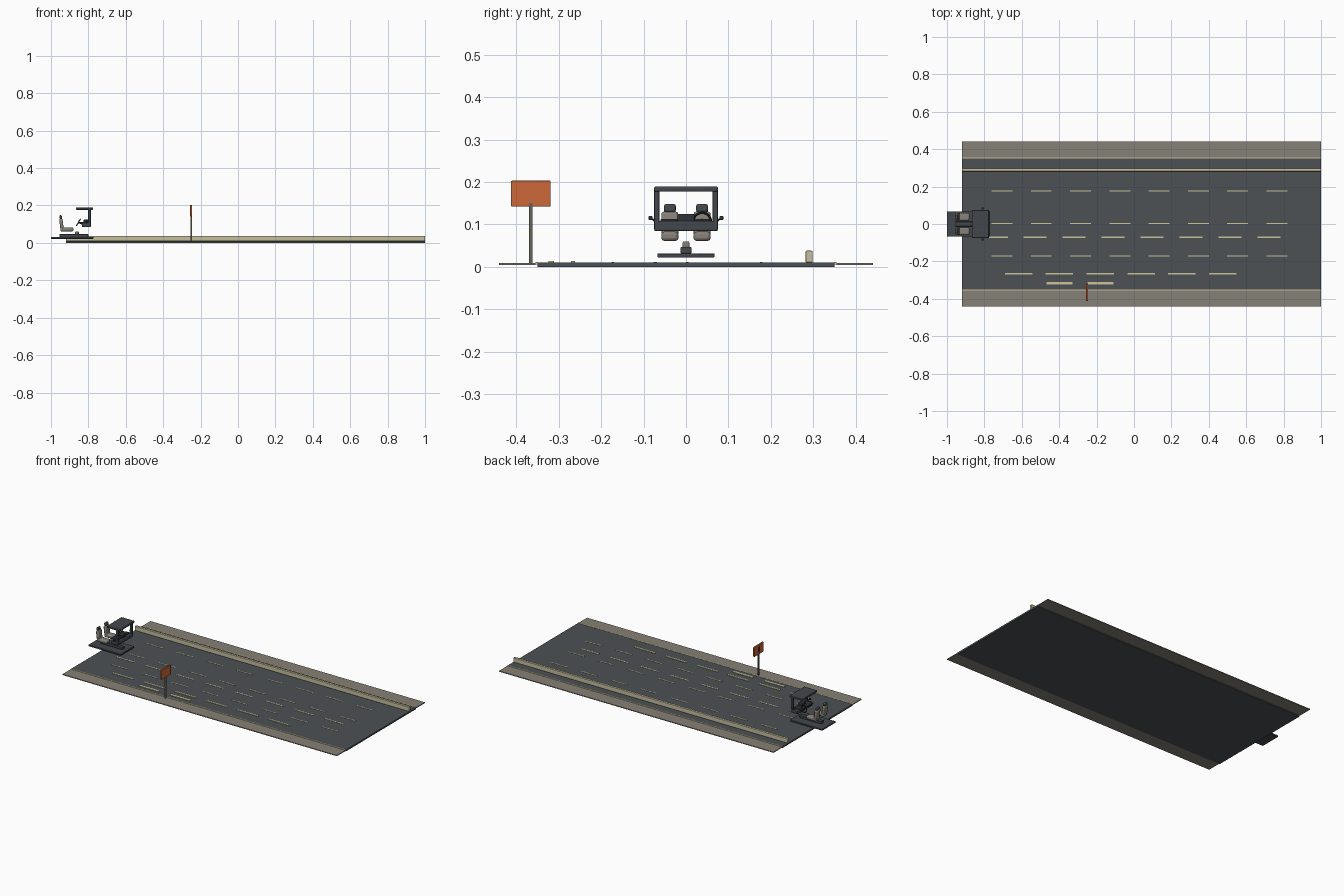
import bpy, math
from mathutils import Vector

if "Cube" in bpy.data.objects:
    bpy.data.objects.remove(bpy.data.objects["Cube"])


def lin(c):
    return tuple((v / 255 / 12.92) if v < 11 else ((v / 255 + 0.055) / 1.055) ** 2.4 for v in c) + (1,)


def material(name, rgb):
    m = bpy.data.materials.new(name)
    m.diffuse_color = lin(rgb)
    m.use_nodes = True
    m.node_tree.nodes["Principled BSDF"].inputs["Base Color"].default_value = m.diffuse_color
    return m


ASPHALT = material("asphalt", (76, 81, 83))
GRAVEL = material("gravel", (134, 129, 118))
PAINT = material("cream_paint", (205, 197, 155))
CONCRETE = material("pale_concrete", (198, 191, 160))
DARK = material("dark_grey", (66, 71, 76))
TRIM = material("charcoal", (46, 50, 54))
FABRIC = material("seat_fabric", (135, 130, 122))
ORANGE = material("orange", (206, 104, 58))
POST = material("post_grey", (100, 98, 90))


def box(name, x, y, z, mat, bevel=0, tilt=0):
    """Box given by its (min, max) ranges, optionally bevelled and tilted about y."""
    lo, hi = Vector((x[0], y[0], z[0])), Vector((x[1], y[1], z[1]))
    bpy.ops.mesh.primitive_cube_add(size=1, location=(lo + hi) / 2)
    o = bpy.context.object
    o.name = name
    o.scale = hi - lo
    bpy.ops.object.transform_apply(location=False, rotation=False, scale=True)
    o.data.materials.append(mat)
    o.rotation_euler.y = tilt
    if bevel:
        b = o.modifiers.new("bevel", 'BEVEL')
        b.width, b.segments = bevel, 2
        bpy.ops.object.shade_smooth_by_angle()
    return o


def rod(name, a, b, r, mat):
    """Cylinder between two points."""
    a, b = Vector(a), Vector(b)
    bpy.ops.mesh.primitive_cylinder_add(vertices=12, radius=r, depth=(b - a).length, location=(a + b) / 2)
    o = bpy.context.object
    o.name = name
    o.rotation_euler = (b - a).to_track_quat('Z', 'Y').to_euler()
    o.data.materials.append(mat)
    bpy.ops.object.shade_smooth_by_angle()


# Road, shoulders, edge lines and barrier
X = (-0.92, 1.0)
box("road", X, (-0.35, 0.35), (0, 0.01), ASPHALT)
for s, side in ((-1, "near"), (1, "far")):
    box(side + "_shoulder", X, sorted((s * 0.354, s * 0.44)), (0.004, 0.009), GRAVEL)
    box(side + "_edge_line", X, sorted((s * 0.349, s * 0.355)), (0.006, 0.0115), PAINT)
box("barrier", X, (0.282, 0.298), (0.01, 0.038), CONCRETE, 0.002)

# Lane dashes: y, first x, length, pitch, count, width, top
ROWS = [
    (0.177, -0.762, 0.112, 0.21, 8, 0.006, 0.0115),
    (0.003, -0.762, 0.112, 0.21, 8, 0.006, 0.0115),
    (-0.172, -0.762, 0.112, 0.21, 8, 0.006, 0.0115),
    (-0.072, -0.80, 0.125, 0.2085, 8, 0.008, 0.0115),
    (-0.266, -0.69, 0.147, 0.218, 6, 0.009, 0.0135),
    (-0.317, -0.468, 0.138, 0.22, 2, 0.013, 0.0135),
]
for r, (y, x0, length, pitch, count, w, top) in enumerate(ROWS):
    for i in range(count):
        x = x0 + i * pitch
        box(f"lane_{r}_dash_{i}", (x, x + length), (y - w / 2, y + w / 2), (0.0095, top), PAINT)

# Roadside sign
box("sign_post", (-0.254, -0.246), (-0.37, -0.362), (0.006, 0.15), POST)
box("sign_board", (-0.256, -0.246), (-0.412, -0.319), (0.142, 0.203), ORANGE, 0.002)
box("sign_bar", (-0.2575, -0.2555), (-0.37, -0.361), (0.155, 0.19), TRIM)

# Driving rig platform and centre console
box("rig_platform", (-1.0, -0.773), (-0.067, 0.067), (0.022, 0.032), DARK, 0.002)
box("console", (-0.955, -0.80), (-0.013, 0.013), (0.031, 0.047), DARK, 0.003)
box("lever_base", (-0.872, -0.85), (-0.008, 0.008), (0.045, 0.06), FABRIC, 0.003)

# Two seats
for s, side in ((-1, "right"), (1, "left")):
    c = s * 0.038
    box(side + "_seat_cushion", (-0.95, -0.88), (c - 0.02, c + 0.02), (0.061, 0.083), FABRIC, 0.007)
    box(side + "_seat_back", (-0.953, -0.935), (c - 0.02, c + 0.02), (0.072, 0.13), FABRIC, 0.006, -0.12)
    box(side + "_headrest", (-0.955, -0.941), (c - 0.014, c + 0.014), (0.128, 0.148), DARK, 0.005, -0.12)

# Dashboard, windscreen frame and roof
box("dashboard", (-0.835, -0.787), (-0.075, 0.075), (0.084, 0.108), DARK, 0.004)
box("dash_hood", (-0.825, -0.795), (-0.02, 0.02), (0.105, 0.125), TRIM, 0.003)
box("dash_top", (-0.85, -0.80), (-0.06, 0.06), (0.104, 0.113), TRIM, 0.003)
box("roof", (-0.867, -0.775), (-0.075, 0.075), (0.177, 0.189), DARK, 0.003)
for s, side in ((-1, "right"), (1, "left")):
    box(side + "_pillar", (-0.801, -0.787), sorted((s * 0.063, s * 0.075)), (0.09, 0.185), DARK, 0.002)
    box(side + "_mirror", (-0.815, -0.804), sorted((s * 0.079, s * 0.088)), (0.11, 0.12), TRIM, 0.002)
    rod(side + "_mirror_arm", (-0.805, s * 0.07, 0.105), (-0.808, s * 0.082, 0.115), 0.002, TRIM)

# Steering wheel on the left
bpy.ops.mesh.primitive_torus_add(major_radius=0.02, minor_radius=0.003, major_segments=24, minor_segments=8,
                                 location=(-0.853, 0.038, 0.11), rotation=(0, -math.radians(60), 0))
wheel = bpy.context.object
wheel.name = "steering_wheel"
wheel.data.materials.append(TRIM)
bpy.ops.object.shade_smooth_by_angle()
rod("steering_column", (-0.853, 0.038, 0.11), (-0.82, 0.038, 0.095), 0.004, TRIM)
